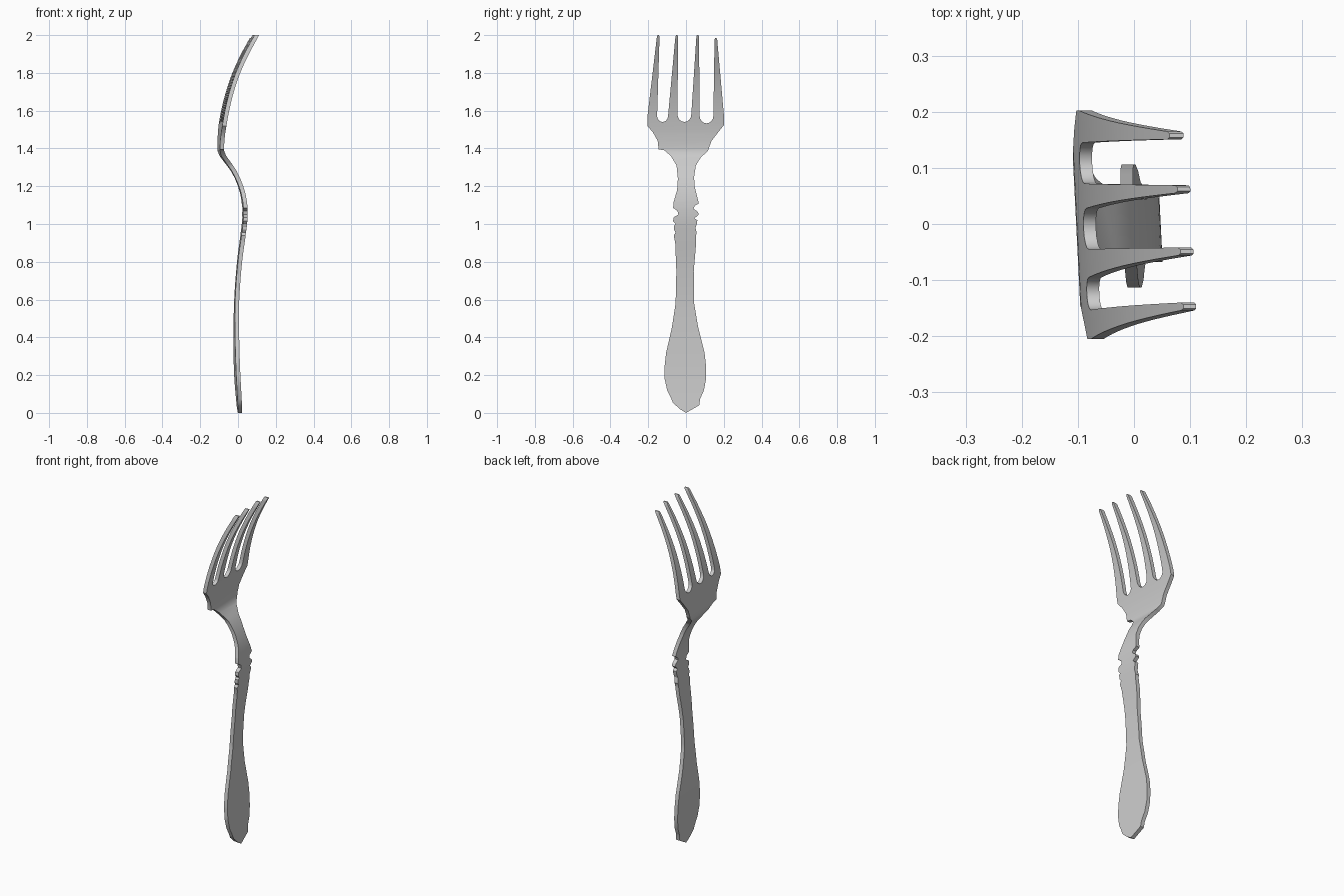
import bpy
import bmesh
import math
from mathutils import Vector
from mathutils.geometry import tessellate_polygon

default_cube = bpy.data.objects.get("Cube")
if default_cube:
    bpy.data.objects.remove(default_cube, do_unlink=True)

THICKNESS = 0.022
YAW = -0.05
BEND_STEP = 0.04

# Side bend of the fork: (height, forward offset)
bend = [(0, .01), (.2, -.004), (.4, -.009), (.6, -.007), (.8, .008), (.93, .025),
        (1.03, .036), (1.12, .033), (1.2, .014), (1.28, -.022), (1.34, -.065),
        (1.375, -.088), (1.41, -.092), (1.5, -.085), (1.6, -.068), (1.7, -.043),
        (1.8, -.009), (1.9, .037), (2, .092)]

# Half outlines from the handle end up to the shoulder: (width, height)
left_edge = [(-.035, .022), (-.07, .055), (-.082, .085), (-.1, .12), (-.113, .18),
             (-.113, .25), (-.105, .32), (-.075, .45), (-.055, .58), (-.051, .75),
             (-.057, .9), (-.065, .94), (-.055, .955), (-.064, .97), (-.064, .99),
             (-.055, 1), (-.068, 1.015), (-.066, 1.035), (-.04, 1.05), (-.045, 1.07),
             (-.068, 1.085), (-.066, 1.115), (-.047, 1.18), (-.043, 1.24),
             (-.05, 1.31), (-.08, 1.36), (-.115, 1.39), (-.145, 1.395),
             (-.15, 1.44), (-.175, 1.485), (-.205, 1.52), (-.205, 1.56)]
right_edge = [(.035, .02), (.07, .04), (.075, .075), (.095, .12), (.106, .18),
              (.106, .25), (.098, .32), (.065, .45), (.043, .58), (.041, .75),
              (.052, .88), (.052, .94), (.057, .95), (.05, .98), (.057, 1),
              (.06, 1.02), (.045, 1.03), (.068, 1.05), (.062, 1.065),
              (.04, 1.08), (.045, 1.095), (.068, 1.11), (.06, 1.14), (.045, 1.2),
              (.043, 1.25), (.052, 1.31), (.08, 1.355), (.115, 1.385),
              (.135, 1.44), (.17, 1.485), (.202, 1.525), (.202, 1.56)]

# Tine tips (centre, height) and rounded slots (left, right, floor)
tips = [(-.147, 2), (-.049, 2), (.062, 2), (.158, 1.985)]
slots = [(-.153, -.095, 1.54), (-.045, .028, 1.54), (.072, .145, 1.533)]


def bend_at(z):
    """Smooth interpolation of the side bend."""
    z = min(max(z, 0), 2)
    i = next(k for k in range(len(bend) - 1) if z <= bend[k + 1][0])

    def slope(k):
        a, b = bend[max(k - 1, 0)], bend[min(k + 1, len(bend) - 1)]
        return (b[1] - a[1]) / (b[0] - a[0])

    (za, xa), (zb, xb) = bend[i], bend[i + 1]
    h = zb - za
    t = (z - za) / h
    return ((2 * t**3 - 3 * t**2 + 1) * xa + (t**3 - 2 * t**2 + t) * h * slope(i)
            + (3 * t**2 - 2 * t**3) * xb + (t**3 - t**2) * h * slope(i + 1))


def slot_points(left, right, floor):
    """Rounded slot floor from its left wall to its right wall."""
    middle, radius = (left + right) / 2, (right - left) / 2
    depth = radius * 1.1
    steps = 8
    return [(middle - radius * math.cos(math.pi * k / steps),
             floor + depth * (1 - math.sin(math.pi * k / steps)))
            for k in range(steps + 1)]


def tip_points(centre, top):
    """Narrow blunt end of a tine."""
    half = 0.007
    return [(centre - half, top - half), (centre - half / 2, top),
            (centre + half / 2, top), (centre + half, top - half)]


# Closed outline of the whole fork
outline = [(0, 0)] + left_edge
for number, tip in enumerate(tips):
    outline += tip_points(*tip)
    if number < len(slots):
        outline += slot_points(*slots[number])
outline += reversed(right_edge)

# Flat plate, cut across at regular heights so that it can bend
bm = bmesh.new()
rim = [bm.verts.new((0, y, z)) for y, z in outline]
for triangle in tessellate_polygon([[Vector((y, z, 0)) for y, z in outline]]):
    bm.faces.new([rim[corner] for corner in triangle])
bmesh.ops.recalc_face_normals(bm, faces=bm.faces[:])
for k in range(1, int(2 / BEND_STEP)):
    bmesh.ops.bisect_plane(bm, geom=bm.verts[:] + bm.edges[:] + bm.faces[:], dist=1e-5,
                           plane_co=Vector((0, 0, k * BEND_STEP)), plane_no=Vector((0, 0, 1)))

# Give the plate thickness, then bend it
extruded = bmesh.ops.extrude_face_region(bm, geom=bm.faces[:], use_keep_orig=True)
front_verts = {v for v in extruded["geom"] if isinstance(v, bmesh.types.BMVert)}
for v in bm.verts:
    z = v.co.z
    slope = (bend_at(z + 0.01) - bend_at(z - 0.01)) / 0.02
    side = 1 if v in front_verts else -1
    v.co.x = bend_at(z) + YAW * v.co.y + side * THICKNESS / 2 * math.sqrt(1 + slope**2)
bmesh.ops.recalc_face_normals(bm, faces=bm.faces[:])

mesh = bpy.data.meshes.new("fork")
bm.to_mesh(mesh)
bm.free()
fork = bpy.data.objects.new("fork", mesh)
bpy.context.collection.objects.link(fork)

# Plain silver grey
silver = bpy.data.materials.new("silver_grey")
silver.use_nodes = True
colour = (0.6, 0.6, 0.6, 1)
silver.diffuse_color = colour
silver.node_tree.nodes["Principled BSDF"].inputs["Base Color"].default_value = colour
mesh.materials.append(silver)

bpy.ops.object.select_all(action="DESELECT")
fork.select_set(True)
bpy.context.view_layer.objects.active = fork
bpy.ops.object.shade_smooth_by_angle(angle=math.radians(30))
